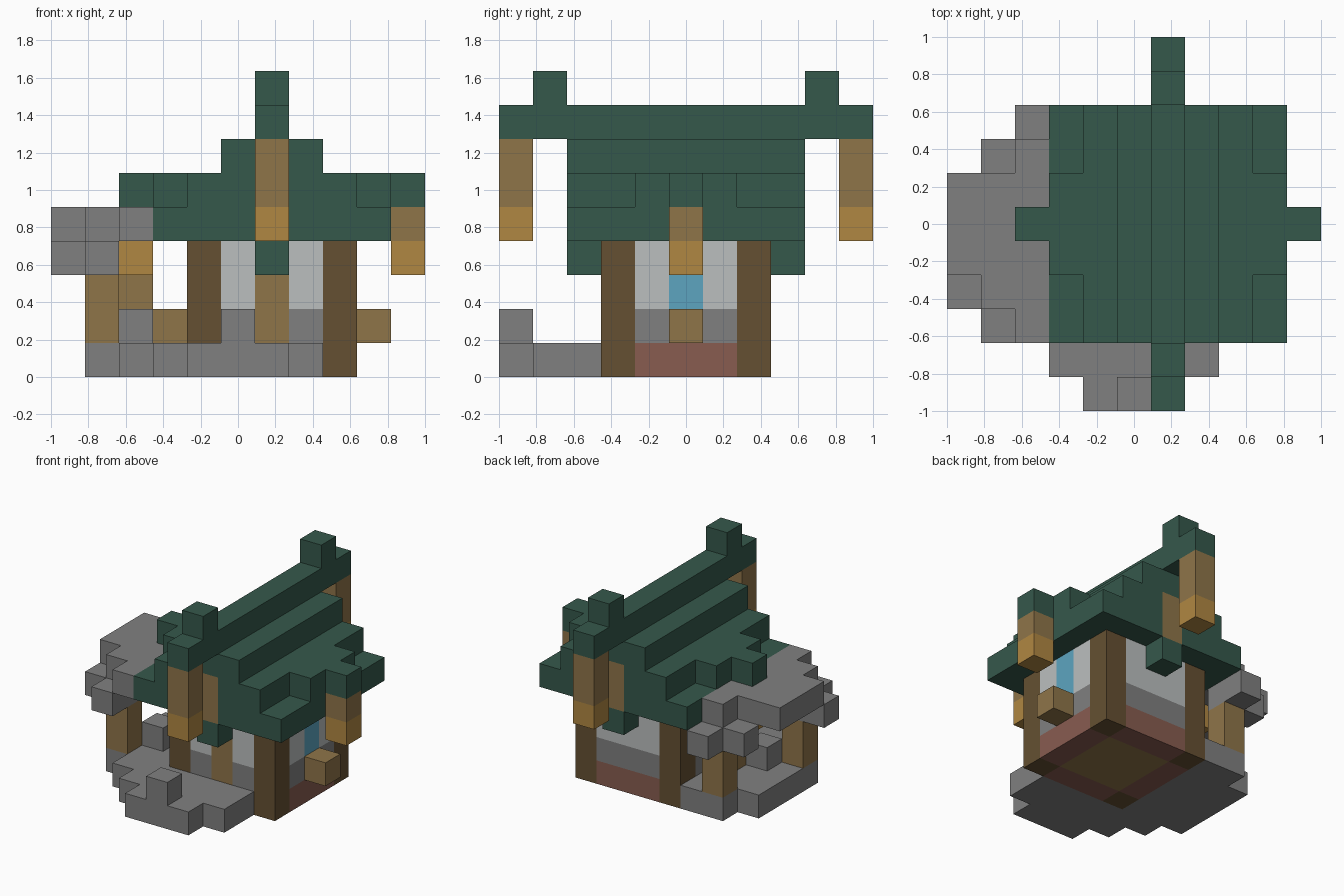
import bpy, bmesh
from math import radians
from mathutils import Vector

if "Cube" in bpy.data.objects:
    bpy.data.objects.remove(bpy.data.objects["Cube"])

CELL = 2 / 11          # edge of one block
OFFSET = Vector((-1, -1, 0))


def material(name, r, g, b):
    """Flat material from 0-255 display values, stored as linear."""
    lin = [((c / 255 + 0.055) / 1.055) ** 2.4 for c in (r, g, b)] + [1]
    m = bpy.data.materials.new(name)
    m.use_nodes = True
    m.diffuse_color = lin
    m.node_tree.nodes["Principled BSDF"].inputs["Base Color"].default_value = lin
    return m


GREEN = material("roof green", 53, 88, 75)
STONE = material("stone grey", 128, 128, 128)
WOOD = material("light wood", 143, 117, 73)
LAMP = material("amber lantern", 176, 135, 66)
POST = material("dark wood", 101, 80, 50)
PLASTER = material("pale plaster", 187, 191, 191)
GLASS = material("window blue", 93, 165, 192)
BRICK = material("red brick", 136, 92, 80)

parts = []             # (name, material, set of block cells)
taken = set()          # every filled block


def block(x, y, z):
    """Cells of a box; each axis is one index or an inclusive (first, last)."""
    spans = [(a, a) if isinstance(a, int) else a for a in (x, y, z)]
    rx, ry, rz = [range(a, b + 1) for a, b in spans]
    return {(i, j, k) for i in rx for j in ry for k in rz}


def part(name, mat, *boxes):
    """Register a part; cells already used by earlier parts are left out."""
    cells = set().union(*boxes) - taken
    taken.update(cells)
    parts.append((name, mat, cells))


def build(name, mat, cells):
    """Make the outer skin of a part, with flush block faces merged."""
    bm = bmesh.new()
    for cell in cells:
        centre = Vector(cell) + Vector((0.5, 0.5, 0.5))
        for axis in range(3):
            for sign in (-1, 1):
                n = Vector((0, 0, 0))
                n[axis] = sign
                if tuple(int(a + b) for a, b in zip(cell, n)) in taken:
                    continue
                u, v = Vector((0, 0, 0)), Vector((0, 0, 0))
                u[(axis + 1) % 3] = 0.5
                v[(axis + 2) % 3] = 0.5 * sign
                mid = centre + n / 2
                corners = (mid - u - v, mid + u - v, mid + u + v, mid - u + v)
                bm.faces.new([bm.verts.new(c * CELL + OFFSET) for c in corners])
    bmesh.ops.remove_doubles(bm, verts=bm.verts, dist=0.001)
    bmesh.ops.dissolve_limit(bm, angle_limit=radians(1),
                             verts=bm.verts, edges=bm.edges)
    mesh = bpy.data.meshes.new(name)
    bm.to_mesh(mesh)
    bm.free()
    mesh.materials.append(mat)
    bpy.context.collection.objects.link(bpy.data.objects.new(name, mesh))


def walls(z):
    """Square ring of wall cells over the height range z."""
    return block((4, 8), (3, 7), z) - block((5, 7), (4, 6), z)


# Poles with lanterns hanging from the ridge ends and the side dormers
for side, y in (("front", 0), ("back", 10)):
    part(side + "_ridge_pole", WOOD, block(6, y, (5, 6)))
    part(side + "_ridge_lantern", LAMP, block(6, y, 4))
for side, x in (("right", 2), ("left", 10)):
    part(side + "_dormer_pole", WOOD, block(x, 5, 4))
    part(side + "_dormer_lantern", LAMP, block(x, 5, 3))

# Timber panels and pendants on the two gables
for side, y in (("front", 2), ("back", 8)):
    part(side + "_gable_panel", WOOD, block(6, y, (4, 5)))
    part(side + "_gable_pendant", GREEN, block(6, y, 3))

# Stepped roof, dormers, long ridge beam and finials
part("roof", GREEN, *[block((3 + s, 9 - s), (2, 8), 4 + s) for s in range(3)])
part("dormers", GREEN, block((2, 10), 5, 5), block((3, 9), (4, 6), 5))
part("ridge_beam", GREEN, block(6, (0, 10), 7))
part("ridge_finials", GREEN, block(6, 1, 8), block(6, 9, 8))

# House: corner posts, door, windows and sills, then layered walls
part("corner_posts", POST, *[block(x, y, (0, 3)) for x in (4, 8) for y in (3, 7)])
part("door", WOOD, block(6, 3, (1, 2)))
for side, wall, sill in (("right", 4, 3), ("left", 8, 9)):
    part(side + "_window", GLASS, block(wall, 5, (2, 3)))
    part(side + "_window_sill", WOOD, block(sill, 5, 1))
part("brick_base", BRICK, walls(0))
part("stone_course", STONE, walls(1))
part("plaster_walls", PLASTER, walls((2, 3)))
part("house_floor", WOOD, block((5, 7), (4, 6), 0))

# Ragged stone terrace wrapping the front and right sides
part("terrace", STONE,
     block((4, 6), 0, 0), block((3, 7), 1, 0), block((2, 7), 2, 0),
     block((1, 3), (3, 6), 0), block((2, 3), 7, 0))
part("terrace_stones", STONE, block(5, 0, 1), block(2, 4, 1))

# Side canopy with drooping corners on two supports
part("canopy_supports", WOOD, block(1, 3, (1, 2)), block(2, 7, (1, 2)))
part("canopy", STONE,
     block(2, (2, 7), 4), block(1, (3, 6), 4), block(0, (4, 6), 4),
     block(1, (2, 3), 3), block(0, 3, 3),
     block(2, (7, 8), 3), block(1, 7, 3))

for entry in parts:
    build(*entry)
